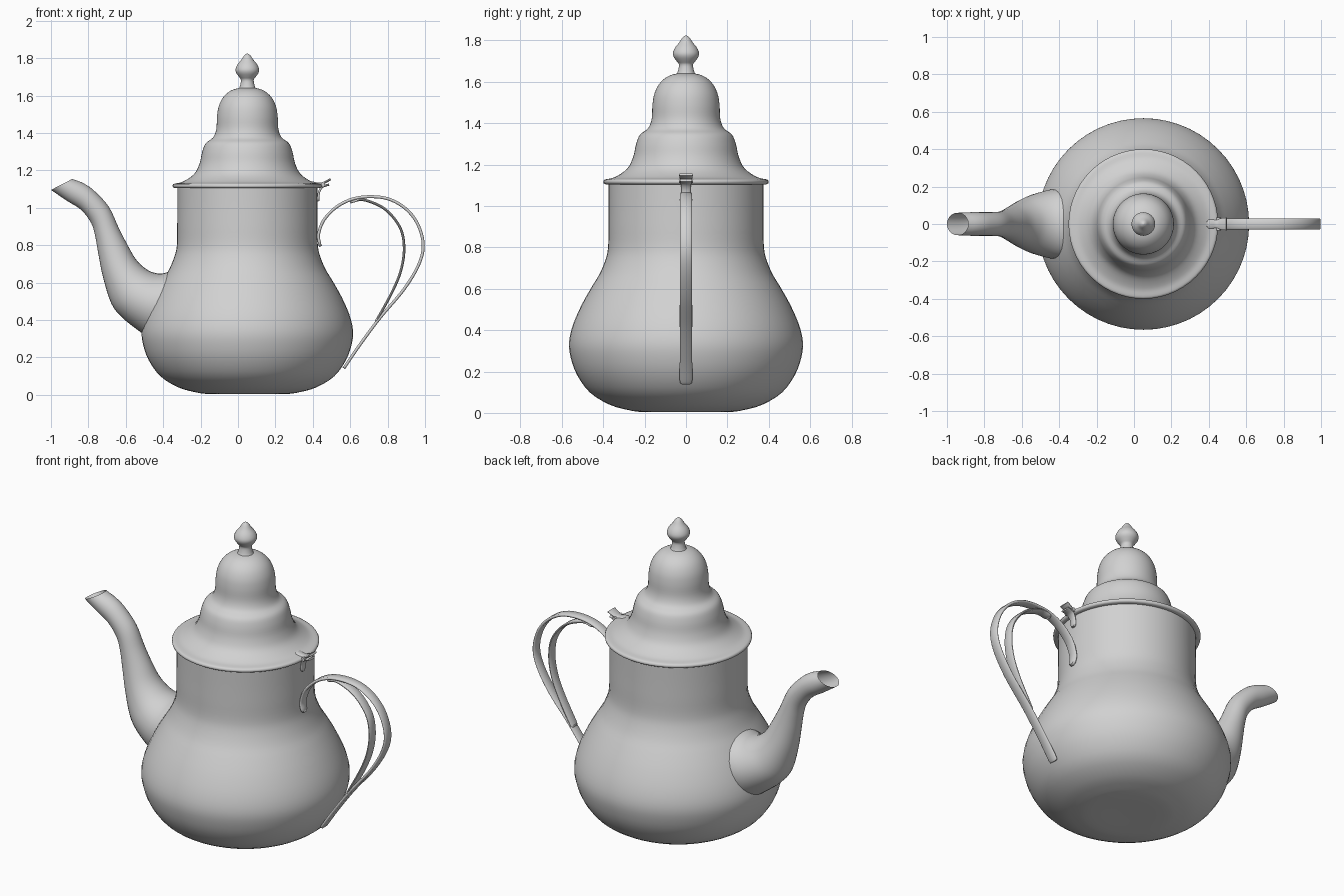
import bpy, bmesh, math
from mathutils import Vector

if "Cube" in bpy.data.objects:
    bpy.data.objects.remove(bpy.data.objects["Cube"])

AXIS_X = 0.05   # body axis, offset so the whole pot is centred
metal = bpy.data.materials.new("light_grey_metal")
metal.diffuse_color = (0.64, 0.64, 0.64, 1)
metal.use_nodes = True
metal.node_tree.nodes["Principled BSDF"].inputs["Base Color"].default_value = metal.diffuse_color


def smooth(keys, steps):
    """Catmull-Rom curve through tuples of any length."""
    pts = [Vector(k) for k in keys]
    out = []
    for i in range(len(pts) - 1):
        b, c = pts[i], pts[i + 1]
        a = pts[i - 1] if i else b * 2 - c
        d = pts[i + 2] if i + 2 < len(pts) else c * 2 - b
        for s in range(steps):
            t = s / steps
            out.append(0.5 * (2 * b + (c - a) * t + (2 * a - 5 * b + 4 * c - d) * t * t
                              + (3 * b - a - 3 * c + d) * t ** 3))
    out.append(pts[-1])
    return out


def loft(name, rings, caps=False):
    """Skin closed rings of points into one object."""
    bm = bmesh.new()
    vs = [[bm.verts.new(p) for p in r] for r in rings]
    n = len(vs[0])
    for a, b in zip(vs, vs[1:]):
        for i in range(n):
            j = (i + 1) % n
            bm.faces.new((a[i], a[j], b[j], b[i]))
    if caps:
        bm.faces.new(vs[0])
        bm.faces.new(vs[-1])
    bmesh.ops.remove_doubles(bm, verts=bm.verts, dist=1e-5)
    bmesh.ops.recalc_face_normals(bm, faces=bm.faces)
    me = bpy.data.meshes.new(name)
    bm.to_mesh(me)
    bm.free()
    ob = bpy.data.objects.new(name, me)
    bpy.context.collection.objects.link(ob)
    me.materials.append(metal)
    bpy.ops.object.select_all(action='DESELECT')
    ob.select_set(True)
    bpy.context.view_layer.objects.active = ob
    bpy.ops.object.shade_smooth_by_angle(angle=math.radians(50))
    return ob


def lathe(name, profile, n=56):
    """Revolve (radius, height) points about the pot axis."""
    rings = []
    for r, z in profile:
        r = max(r, 0)
        rings.append([(AXIS_X + r * math.cos(2 * math.pi * i / n),
                       r * math.sin(2 * math.pi * i / n), z) for i in range(n)])
    return loft(name, rings)


def strip(name, keys, thick, steps=6):
    """Flat rounded band along (x, z, half width) points."""
    path = smooth(keys, steps)
    rings = []
    for i, p in enumerate(path):
        t = path[min(i + 1, len(path) - 1)] - path[max(i - 1, 0)]
        nrm = Vector((-t[1], t[0])).normalized()
        w, h = max(p[2], 0.003), thick / 2
        section = [(-w, -h * .3), (-w * .8, -h), (w * .8, -h), (w, -h * .3),
                   (w, h * .3), (w * .8, h), (-w * .8, h), (-w, h * .3)]
        rings.append([(p[0] + nrm.x * o, y, p[1] + nrm.y * o) for y, o in section])
    return loft(name, rings, caps=True)


# Pear-shaped body with straight neck
body = [(0, .006), (.2, .004), (.28, .014), (.37, .04), (.464, .098), (.527, .184),
        (.558, .27), (.565, .345), (.545, .43), (.503, .525), (.455, .61), (.416, .675),
        (.386, .75), (.376, .81), (.375, .9), (.374, 1.0), (.374, 1.11)]
lathe("body", smooth(body, 3))

# Stepped bell lid with rolled rim
rim = [(0, 1.105), (.37, 1.105), (.39, 1.105), (.398, 1.11), (.400, 1.118), (.396, 1.126)]
bell = [(.388, 1.129), (.343, 1.14), (.285, 1.18), (.256, 1.235), (.241, 1.30),
        (.222, 1.345), (.184, 1.375), (.166, 1.42), (.162, 1.49), (.152, 1.545), (.128, 1.592),
        (.09, 1.625), (.045, 1.64), (0, 1.642)]
lathe("lid", [Vector(p) for p in rim] + smooth(bell, 4))

# Pointed finial
knob = [(.046, 1.635), (.039, 1.652), (.034, 1.683), (.045, 1.7), (.059, 1.72), (.063, 1.74),
        (.053, 1.765), (.033, 1.79), (.016, 1.815), (0, 1.826)]
lathe("finial", smooth(knob, 3), 32)

# Curved spout: upper edge x z, lower edge x z, half width
spout = [(-.886, 1.154, -1.0, 1.095, .060), (-.825, 1.130, -.913, 1.036, .063),
         (-.768, 1.090, -.838, .988, .063), (-.69, 1.004, -.785, .918, .064),
         (-.635, .886, -.764, .85, .070), (-.59, .80, -.747, .755, .082),
         (-.55, .73, -.722, .630, .102), (-.51, .687, -.677, .487, .130),
         (-.465, .658, -.618, .412, .156), (-.41, .648, -.535, .345, .178),
         (-.35, .665, -.47, .30, .19)]
rings = []
for ux, uz, lx, lz, w in smooth(spout, 4):
    up, lo = Vector((ux, 0, uz)), Vector((lx, 0, lz))
    mid, half = (up + lo) / 2, (up - lo) / 2
    rings.append([mid + half * math.cos(a) + Vector((0, w * math.sin(a), 0))
                  for a in (2 * math.pi * k / 32 for k in range(32))])
loft("spout", rings)

# Handle: outer loop and shorter inner band
outer = [(.441, .793, .012), (.436, .81, .026), (.431, .86, .028), (.463, .94, .03),
         (.543, 1.015, .03), (.65, 1.055, .03), (.785, 1.052, .03), (.888, 1.002, .03),
         (.958, .918, .03), (.990, .806, .03), (.968, .70, .03), (.888, .565, .03),
         (.758, .41, .03), (.65, .265, .03), (.575, .155, .03), (.566, .142, .015)]
strip("handle_outer", outer, .016)
inner = [(.600, 1.028, .012), (.615, 1.034, .027), (.677, 1.041, .03), (.785, .993, .03),
         (.865, .897, .03), (.888, .79, .03), (.873, .672, .03), (.827, .555, .03),
         (.748, .41, .03), (.738, .397, .02)]
strip("handle_inner", inner, .014)

# Hinge: leaf on the lid, strap on the neck, and the pin between them
strip("hinge_leaf", [(.385, 1.138, .012), (.40, 1.134, .025), (.44, 1.128, .022),
                     (.465, 1.136, .03), (.495, 1.153, .034)], .012, 4)
strip("hinge_strap", [(.431, 1.035, .01), (.429, 1.05, .02), (.434, 1.085, .022),
                      (.452, 1.112, .026), (.487, 1.124, .03)], .012, 4)
pin = [[(.452 + .012 * math.cos(a), y, 1.122 + .012 * math.sin(a))
        for a in (2 * math.pi * k / 12 for k in range(12))] for y in (-.034, .034)]
loft("hinge_pin", pin, caps=True)
